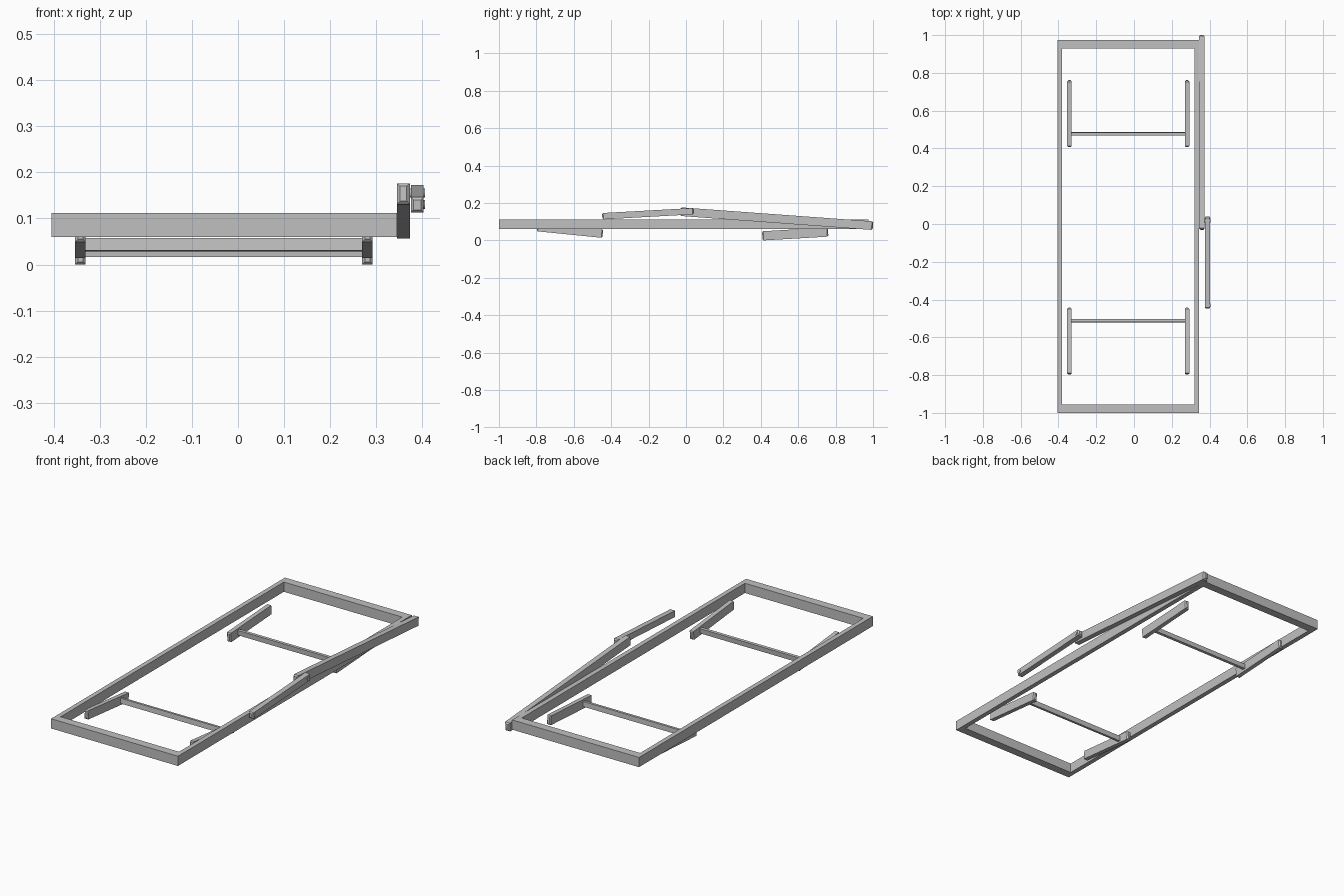
import bpy, bmesh, math
from mathutils import Vector

if "Cube" in bpy.data.objects:
    bpy.data.objects.remove(bpy.data.objects["Cube"])

grey = bpy.data.materials.new("plain grey")
grey.diffuse_color = (0.53, 0.53, 0.53, 1)
grey.use_nodes = True
grey.node_tree.nodes["Principled BSDF"].inputs["Base Color"].default_value = grey.diffuse_color


def finish(name, bm):
    bmesh.ops.recalc_face_normals(bm, faces=bm.faces)
    me = bpy.data.meshes.new(name)
    bm.to_mesh(me)
    bm.free()
    me.materials.append(grey)
    ob = bpy.data.objects.new(name, me)
    bpy.context.collection.objects.link(ob)
    return ob


def bar(name, x0, x1, p, q, h, taper=0.007):
    """Bar lying in the yz plane from p to q, with chamfered ends."""
    bm = bmesh.new()
    p, q = Vector((0, *p)), Vector((0, *q))
    d = (q - p).normalized()
    up = Vector((0, -d.z, d.y))
    cx, w = (x0 + x1) / 2, (x1 - x0) / 2
    rings = []
    for c, t in ((p, taper), (p + d * taper, 0), (q - d * taper, 0), (q, taper)):
        rings.append([bm.verts.new(c + up * sz * (h / 2 - t) + Vector((cx + sx * (w - t), 0, 0)))
                      for sx, sz in ((-1, -1), (1, -1), (1, 1), (-1, 1))])
    for a, b in zip(rings, rings[1:]):
        for i in range(4):
            j = (i + 1) % 4
            bm.faces.new((a[i], a[j], b[j], b[i]))
    bm.faces.new(rings[0])
    bm.faces.new(rings[-1])
    return finish(name, bm)


def box(name, size, loc, tilt=0):
    bm = bmesh.new()
    bmesh.ops.create_cube(bm, size=1)
    bmesh.ops.scale(bm, vec=size, verts=bm.verts)
    ob = finish(name, bm)
    ob.location = loc
    ob.rotation_euler.x = tilt
    return ob


def pin(name, x0, x1, y, z, r):
    bpy.ops.mesh.primitive_cylinder_add(vertices=16, radius=r, depth=x1 - x0,
                                        location=((x0 + x1) / 2, y, z),
                                        rotation=(0, math.pi / 2, 0))
    ob = bpy.context.object
    ob.name = name
    ob.data.materials.append(grey)
    bpy.ops.object.shade_smooth_by_angle()


# rectangular frame as one hollow ring
bm = bmesh.new()
loops = []
for z in (0.06, 0.112):
    for tx, ty in ((0, 0), (0.025, 0.045)):
        x0, x1, y0, y1 = -0.405 + tx, 0.345 - tx, -1 + ty, 0.975 - ty
        loops.append([bm.verts.new((x, y, z)) for x, y in
                      ((x0, y0), (x1, y0), (x1, y1), (x0, y1))])
bo, bi, to, ti = loops
for a, b in ((bo, bi), (to, ti), (bo, to), (bi, ti)):
    for i in range(4):
        j = (i + 1) % 4
        bm.faces.new((a[i], a[j], b[j], b[i]))
finish("frame", bm)

# folded legs and their crossbars
legs = (("front", (-0.796, 0.072), (-0.445, 0.037), 0.046, -0.512, 0.043),
        ("back", (0.408, 0.0245), (0.76, 0.045), 0.049, 0.478, 0.030))
for end, p, q, h, y, z in legs:
    for side, x in (("left", -0.342), ("right", 0.281)):
        bar(f"{end}_{side}_leg", x - 0.0115, x + 0.0115, p, q, h, 0.006)
    tilt = math.atan2(q[1] - p[1], q[0] - p[0])
    box(f"{end}_crossbar", (0.604, 0.015, 0.027), (-0.0305, y, z), tilt)

# folding arm on the right side, with pivot pins
bar("long_arm", 0.345, 0.373, (-0.03, 0.154), (1.0, 0.079), 0.046)
bar("short_arm", 0.375, 0.403, (-0.448, 0.1295), (0.04, 0.1565), 0.034, 0.006)
pin("middle_pivot", 0.36, 0.406, 0.018, 0.155, 0.010)
pin("arm_end_pin", 0.39, 0.406, -0.43, 0.1305, 0.010)
